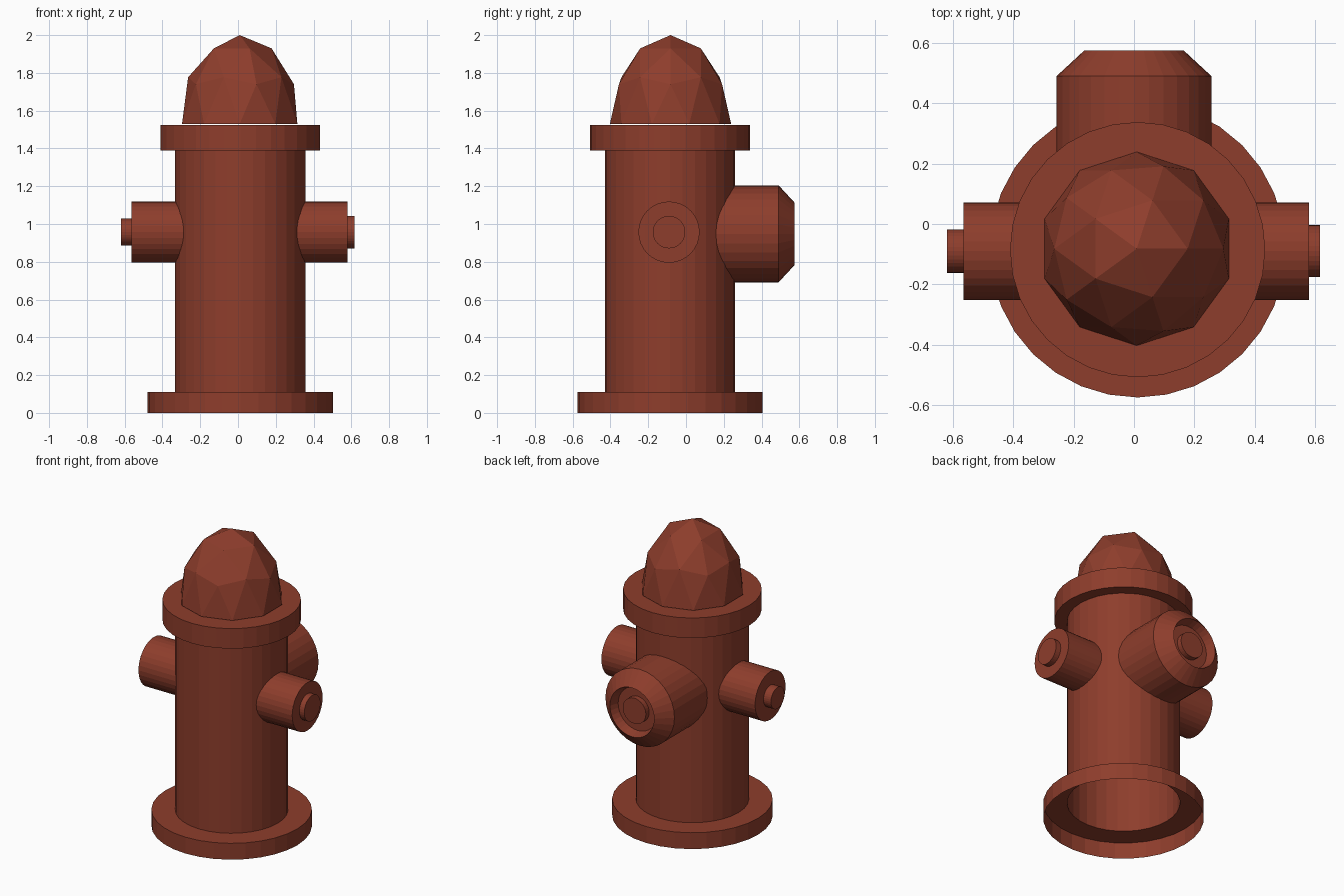
import bpy, bmesh, math
from mathutils import Matrix, Vector

if "Cube" in bpy.data.objects:
    bpy.data.objects.remove(bpy.data.objects["Cube"])

red = bpy.data.materials.new("red_paint")
red.diffuse_color = (0.27, 0.047, 0.025, 1)
red.use_nodes = True
red.node_tree.nodes["Principled BSDF"].inputs["Base Color"].default_value = red.diffuse_color
CX, CY = 0.012, -0.085


def finish(name, bm):
    me = bpy.data.meshes.new(name)
    bm.to_mesh(me)
    bm.free()
    me.materials.append(red)
    ob = bpy.data.objects.new(name, me)
    bpy.context.collection.objects.link(ob)
    return ob


def lathe(name, profile, origin, direction=(0, 0, 1), n=32):
    """Spin (radius, height) points, listed base to tip, around an axis."""
    bm = bmesh.new()
    rings = []
    for r, h in profile:
        rings.append([bm.verts.new((r * math.cos(2 * math.pi * k / n),
                                    r * math.sin(2 * math.pi * k / n), h)) for k in range(n)])
    for a, b in zip(rings, rings[1:]):
        for k in range(n):
            j = (k + 1) % n
            bm.faces.new((a[k], a[j], b[j], b[k]))
    bm.faces.new(rings[-1])  # tip cap; the base stays open
    rot = Vector((0, 0, 1)).rotation_difference(Vector(direction)).to_matrix().to_4x4()
    bm.transform(Matrix.Translation(origin) @ rot)
    return finish(name, bm)


# Barrel: one open-bottomed skin with foot flange and collar
lathe("barrel", [(0.49, 0), (0.49, 0.11), (0.345, 0.11), (0.345, 1.39),
                 (0.423, 1.39), (0.423, 1.525), (0.30, 1.525)], (CX, CY, 0))

# Faceted dome: upper half of a stretched icosphere
bm = bmesh.new()
bmesh.ops.create_icosphere(bm, subdivisions=2, radius=1)
bmesh.ops.delete(bm, geom=[v for v in bm.verts if v.co.z < -0.01], context='VERTS')
bm.transform(Matrix.Translation((0.009, -0.082, 1.53)) @ Matrix.Diagonal((0.321, 0.321, 0.47, 1)))
finish("dome", bm)

# Side outlets with small end studs
for name, s, end, tip, stud in (("left", -1, 0.565, 0.62, 0.072),
                                ("right", 1, 0.58, 0.617, 0.086)):
    lathe(name + "_outlet", [(0.162, 0.28), (0.162, end), (stud, end), (stud, tip)],
          (0, -0.09, 0.957), (s, 0, 0))

# Large rear outlet: chamfered lip, recess and centre stud
lathe("rear_outlet", [(0.257, 0.14), (0.257, 0.49), (0.165, 0.575), (0.145, 0.515),
                      (0.086, 0.515), (0.086, 0.55)], (0, 0, 0.948), (0, 1, 0))
